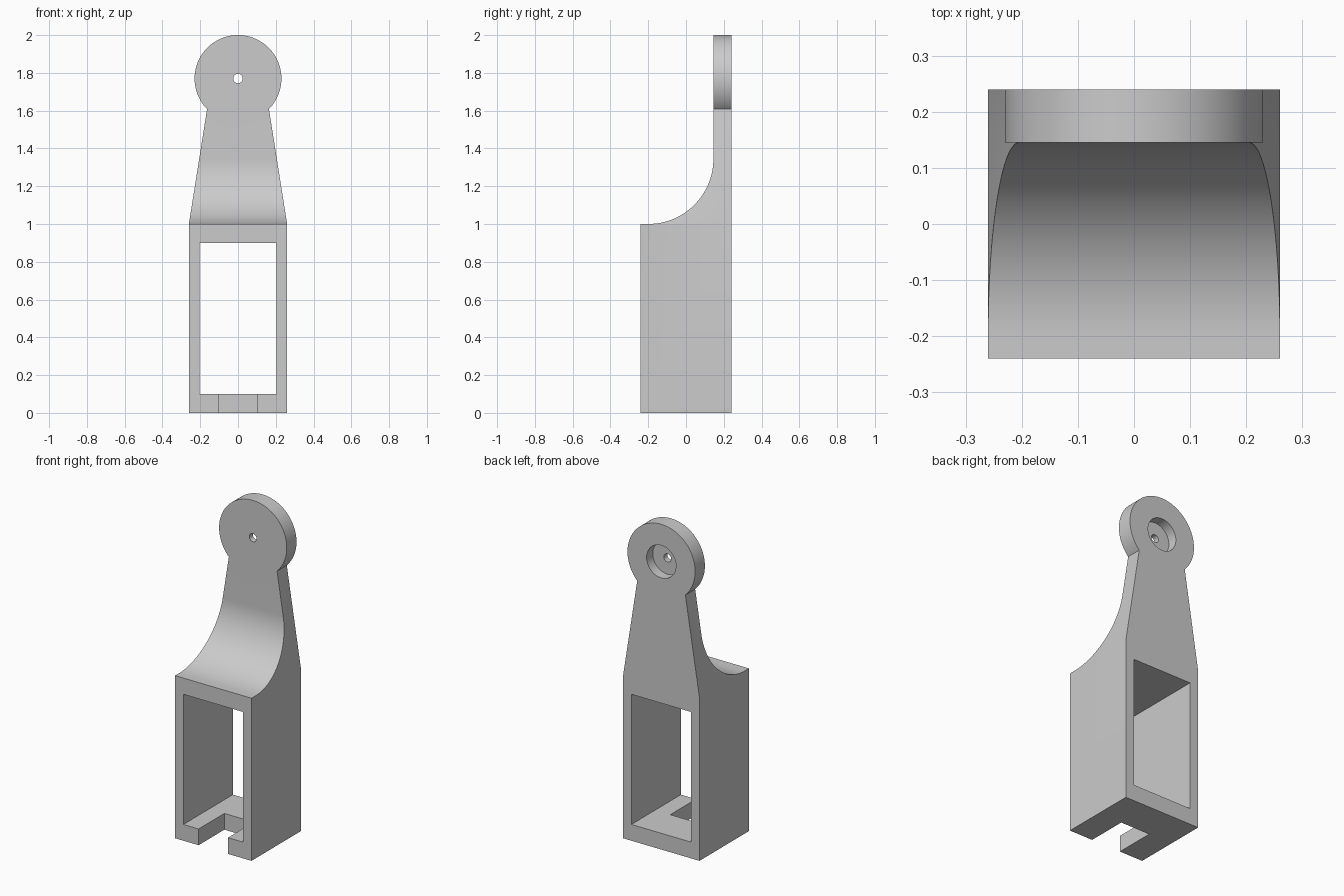
import bpy, bmesh, math
from mathutils import Matrix

cube = bpy.data.objects.get("Cube")
if cube:
    bpy.data.objects.remove(cube, do_unlink=True)

grey = bpy.data.materials.new("plain grey")
grey.use_nodes = True
colour = (0.6, 0.6, 0.6, 1)
grey.diffuse_color = colour
grey.node_tree.nodes["Principled BSDF"].inputs["Base Color"].default_value = colour

HALF_W, HALF_D, BODY_TOP = 0.26, 0.24, 1.0
ARM_FRONT, EYE_Z, EYE_R = 0.145, 1.77, 0.23


def finish(name, bm):
    bmesh.ops.recalc_face_normals(bm, faces=bm.faces[:])
    mesh = bpy.data.meshes.new(name)
    bm.to_mesh(mesh)
    bm.free()
    mesh.materials.append(grey)
    obj = bpy.data.objects.new(name, mesh)
    bpy.context.collection.objects.link(obj)
    return obj


def box(name, x, y, z):
    """Box from (low, high) ranges."""
    bm = bmesh.new()
    bmesh.ops.create_cube(bm, size=1)
    for v in bm.verts:
        v.co = [r[0] if c < 0 else r[1] for c, r in zip(v.co, (x, y, z))]
    return finish(name, bm)


def disc(name, radius, y0, y1, sides):
    """Cylinder along y, centred on the eye."""
    bm = bmesh.new()
    place = Matrix.Translation((0, (y0 + y1) / 2, EYE_Z)) @ Matrix.Rotation(math.pi / 2, 4, "X")
    bmesh.ops.create_cone(bm, cap_ends=True, segments=sides, radius1=radius,
                          radius2=radius, depth=y1 - y0, matrix=place)
    return finish(name, bm)


def combine(target, other, operation):
    mod = target.modifiers.new(operation, "BOOLEAN")
    mod.operation, mod.solver, mod.object = operation, "EXACT", other
    bpy.context.view_layer.objects.active = target
    bpy.ops.object.modifier_apply(modifier=mod.name)
    bpy.data.objects.remove(other, do_unlink=True)


# Tapered arm: concave side profile, narrowing with height
radius, steps, arm_top = 0.345, 32, 1.63
centre_y, centre_z = ARM_FRONT - radius, BODY_TOP + radius
profile = [(HALF_D, BODY_TOP)]
for i in range(steps + 1):
    a = math.pi / 2 * i / steps
    profile.append((centre_y + radius * math.sin(a), centre_z - radius * math.cos(a)))
profile += [(ARM_FRONT, arm_top), (HALF_D, arm_top)]

bm = bmesh.new()
sides = []
for s in (-1, 1):
    sides.append([bm.verts.new((s * (HALF_W - 0.158 * (z - BODY_TOP)), y, z)) for y, z in profile])
    bm.faces.new(sides[-1])
for i in range(len(profile)):
    j = (i + 1) % len(profile)
    bm.faces.new((sides[0][i], sides[0][j], sides[1][j], sides[1][i]))
arm = finish("arm", bm)

# Open frame body, joined to the arm and its round eye
bracket = box("bracket", (-HALF_W, HALF_W), (-HALF_D, HALF_D), (0, BODY_TOP))
combine(bracket, arm, "UNION")
combine(bracket, disc("eye", EYE_R, ARM_FRONT, HALF_D, 96), "UNION")

# Window through the body, slot in its floor, pin hole and rear recess
combine(bracket, box("window", (-0.203, 0.203), (-0.5, 0.5), (0.1, 0.9)), "DIFFERENCE")
combine(bracket, box("floor_slot", (-0.1, 0.1), (-0.5, 0.01), (-0.1, 0.2)), "DIFFERENCE")
combine(bracket, disc("pin_hole", 0.025, 0, 0.5, 32), "DIFFERENCE")
combine(bracket, disc("recess", 0.1, 0.18, 0.5, 48), "DIFFERENCE")

bpy.ops.object.select_all(action="DESELECT")
bracket.select_set(True)
bpy.context.view_layer.objects.active = bracket
bpy.ops.object.shade_smooth_by_angle(angle=math.radians(30))
